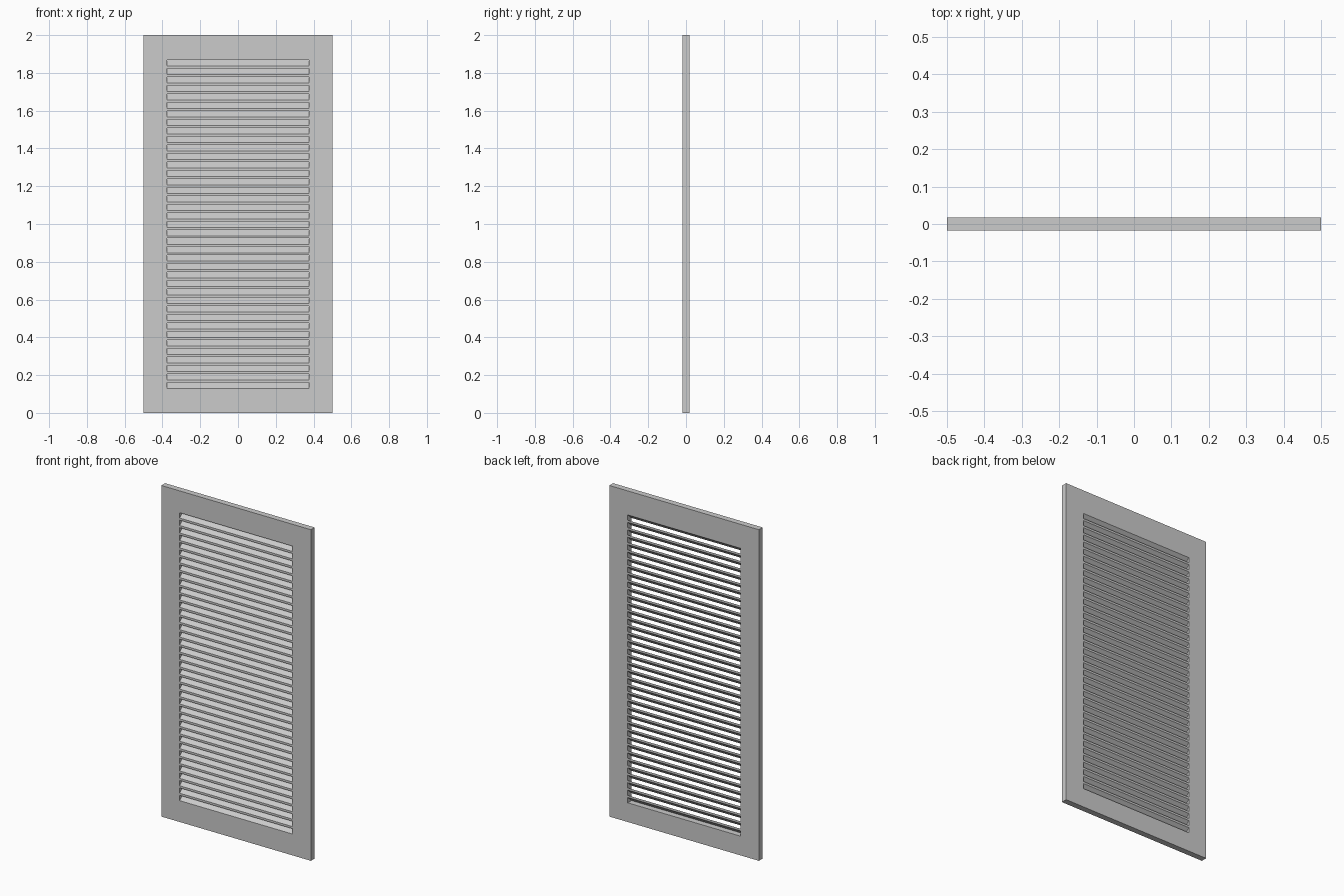
import bpy, bmesh

if "Cube" in bpy.data.objects:
    bpy.data.objects.remove(bpy.data.objects["Cube"])

HALF_D = 0.018             # half the panel depth
HALF_W = 0.377             # half the width of the opening
LOW, HIGH = 0.116, 1.868   # opening bottom and top
COUNT, THICK, RISE = 39, 0.013, 0.032
PITCH = (HIGH - LOW - THICK - RISE) / (COUNT - 1)


def make_object(name, bm):
    bmesh.ops.recalc_face_normals(bm, faces=bm.faces)
    mesh = bpy.data.meshes.new(name)
    bm.to_mesh(mesh)
    bm.free()
    obj = bpy.data.objects.new(name, mesh)
    bpy.context.collection.objects.link(obj)
    return obj


def extrude_faces(bm, vector):
    res = bmesh.ops.extrude_face_region(bm, geom=bm.faces[:])
    verts = [g for g in res["geom"] if isinstance(g, bmesh.types.BMVert)]
    # keep the starting faces as the closed near side
    bmesh.ops.translate(bm, verts=verts, vec=vector)


def rectangle(bm, half_w, low, high):
    corners = ((-half_w, low), (half_w, low), (half_w, high), (-half_w, high))
    return [bm.verts.new((x, -HALF_D, z)) for x, z in corners]


# Surrounding frame with one rectangular opening
bm = bmesh.new()
outer = rectangle(bm, 0.5, 0.0, 2.0)
inner = rectangle(bm, HALF_W, LOW, HIGH)
for i in range(4):
    j = (i + 1) % 4
    bm.faces.new((outer[i], outer[j], inner[j], inner[i]))
extrude_faces(bm, (0, 2 * HALF_D, 0))
make_object("frame", bm)

# One slanted slat, flush with both faces, rising towards the back
bm = bmesh.new()
profile = ((-HALF_D, 0), (HALF_D, RISE), (HALF_D, RISE + THICK), (-HALF_D, THICK))
bm.faces.new([bm.verts.new((-HALF_W, y, z)) for y, z in profile])
extrude_faces(bm, (2 * HALF_W, 0, 0))
slats = make_object("louver_slats", bm)
slats.location.z = LOW

# Repeat the slat up the opening
array = slats.modifiers.new("stack", 'ARRAY')
array.count = COUNT
array.use_relative_offset = False
array.use_constant_offset = True
array.constant_offset_displace = (0, 0, PITCH)
